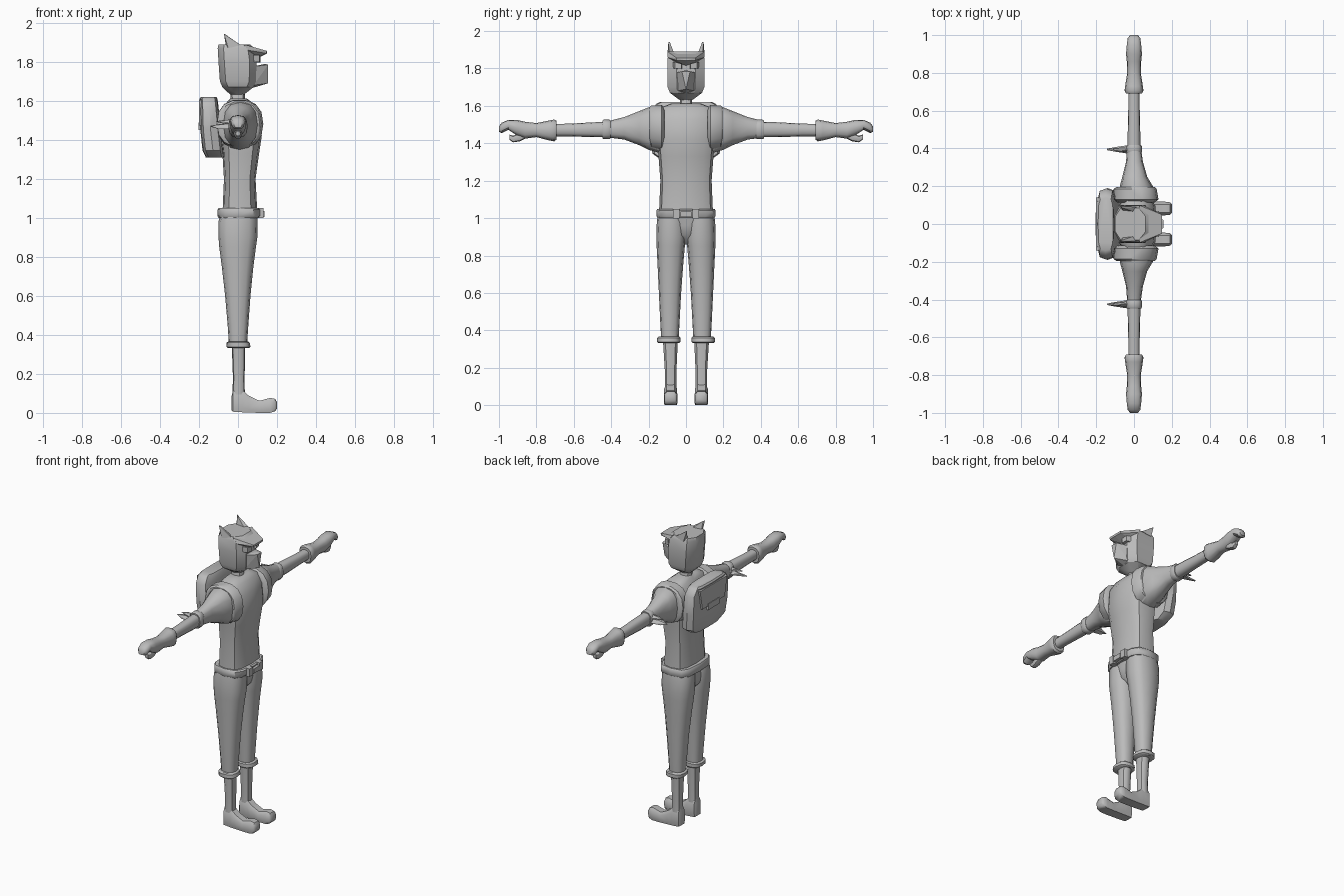
import bpy, bmesh, math

grey = bpy.data.materials.new("plain grey")
grey.diffuse_color = (0.5, 0.5, 0.5, 1)


def finish(name, bm, angle):
    bmesh.ops.recalc_face_normals(bm, faces=bm.faces[:])
    me = bpy.data.meshes.new(name)
    bm.to_mesh(me)
    bm.free()
    ob = bpy.data.objects.new(name, me)
    bpy.context.collection.objects.link(ob)
    me.materials.append(grey)
    bpy.ops.object.select_all(action='DESELECT')
    ob.select_set(True)
    bpy.context.view_layer.objects.active = ob
    if angle:
        bpy.ops.object.shade_smooth_by_angle(angle=math.radians(angle))
    return ob


def skin(name, rings, angle=40):
    """Join equal-length rings of points and cap both ends."""
    bm = bmesh.new()
    vs = [[bm.verts.new(p) for p in r] for r in rings]
    n = len(vs[0])
    for a, b in zip(vs, vs[1:]):
        for i in range(n):
            bm.faces.new((a[i], a[(i + 1) % n], b[(i + 1) % n], b[i]))
    bm.faces.new(vs[0])
    bm.faces.new(vs[-1])
    return finish(name, bm, angle)


def loft(name, secs, axis='z', s=1, n=12, e=0.8, angle=40):
    """Sections are (position, u0, u1, v0, v1); axis z uses x,y and axis y uses x,z."""
    rings = []
    for t, u0, u1, v0, v1 in secs:
        ring = []
        for i in range(n):
            a = 2 * math.pi * i / n
            c, d = math.cos(a), math.sin(a)
            u = (u0 + u1) / 2 + (u1 - u0) / 2 * math.copysign(abs(c) ** e, c)
            v = (v0 + v1) / 2 + (v1 - v0) / 2 * math.copysign(abs(d) ** e, d)
            ring.append((u, s * v, t) if axis == 'z' else (u, s * t, v))
        rings.append(ring)
    return skin(name, rings, angle)


def hull(name, pts, s=1, angle=0):
    bm = bmesh.new()
    for x, y, z in pts:
        bm.verts.new((x, s * y, z))
    r = bmesh.ops.convex_hull(bm, input=bm.verts[:])
    bmesh.ops.delete(bm, geom=list({v for v in r["geom_interior"] + r["geom_unused"]
                                    if isinstance(v, bmesh.types.BMVert)}), context='VERTS')
    return finish(name, bm, angle)


def both(pts):
    """Points plus their mirror across y."""
    return pts + [(x, -y, z) for x, y, z in pts if y]


def box(name, x0, x1, y0, y1, z0, z1, s=1):
    return hull(name, [(x, y, z) for x in (x0, x1) for y in (y0, y1) for z in (z0, z1)], s)


def sym(secs):
    return [(z, a, b, -w, w) for z, a, b, w in secs]


# torso and neck
loft("torso", sym([(1.01, -.08, .10, .145), (1.2, -.072, .09, .137), (1.33, -.08, .108, .147),
                   (1.42, -.09, .122, .155), (1.53, -.085, .112, .155), (1.59, -.06, .075, .14),
                   (1.612, -.04, .045, .08)]), e=0.65)
loft("neck", sym([(1.58, -.05, .045, .045), (1.61, -.038, .035, .032), (1.66, -.04, .035, .032)]), n=8)

# belt with buckle and pouches
loft("belt", sym([(1.0, -.1, .11, .152), (1.01, -.105, .118, .158), (1.042, -.105, .118, .158),
                  (1.05, -.1, .11, .152)]), e=0.6)
box("belt_buckle", .10, .135, -.03, .03, 1.005, 1.035)
for s in (1, -1):
    box("belt_loop", .09, .132, .035, .07, .998, 1.05, s)

# pelvis
loft("pelvis", sym([(.86, -.035, .03, .02), (.91, -.085, .08, .085), (.96, -.09, .09, .14),
                    (1.02, -.085, .1, .145)]), e=0.7)

# head: one outline, scaled by height
head = []
for z, xb, xf, w in [(1.632, -.04, .03, .035), (1.67, -.08, .08, .086), (1.70, -.093, .092, .098),
                     (1.80, -.1, .095, .1), (1.87, -.104, .085, .097), (1.89, -.1, .06, .085)]:
    half = [(xb, .45 * w), (xb + .03, w), (xf - .035, w), (xf, .5 * w)]
    head.append([(x, y, z) for x, y in half] + [(x, -y, z) for x, y in reversed(half)])
skin("head", head, 30)

# brow visor and beak
hull("brow", both([(.03, .098, 1.89), (.05, .1, 1.86), (.148, .05, 1.856), (.145, .05, 1.843),
                   (.09, .055, 1.835), (.148, 0, 1.842), (.09, 0, 1.815)]))
hull("beak", both([(.07, .06, 1.775), (.155, .022, 1.785), (.155, 0, 1.69),
                   (.08, .045, 1.68), (.08, 0, 1.668), (.14, 0, 1.79)]))

# backpack with flap and clasp
loft("backpack", sym([(1.31, -.165, -.07, .13), (1.345, -.182, -.075, .18), (1.45, -.193, -.088, .19),
                      (1.57, -.195, -.1, .188), (1.61, -.197, -.105, .16), (1.62, -.19, -.11, .14)]),
     e=0.5, angle=35)
hull("backpack_flap", both([(-.18, .12, 1.47), (-.2, .115, 1.475), (-.2, .14, 1.6), (-.18, .145, 1.61)]))
box("backpack_clasp", -.203, -.18, -.06, .06, 1.45, 1.49)

for s in (1, -1):
    # eye and ear
    hull("eye", [(.08, .02, 1.795), (.08, .068, 1.80), (.115, .025, 1.797), (.11, .06, 1.80),
                 (.08, .07, 1.835), (.08, .02, 1.825), (.115, .025, 1.825), (.11, .06, 1.835)], s)
    hull("ear", [(-.06, .068, 1.87), (-.05, .1, 1.87), (.015, .09, 1.885), (.0, .065, 1.885),
                 (-.072, .094, 1.943), (-.064, .086, 1.94)], s)

    # pack strap round the shoulder
    loft("shoulder_strap", [(.115, -.09, .11, 1.38, 1.59), (.13, -.11, .13, 1.355, 1.608),
                            (.185, -.108, .12, 1.365, 1.605), (.195, -.095, .11, 1.385, 1.595)],
         'y', s, n=14, e=0.85)

    # sleeve, forearm, elbow band
    loft("upper_arm", [(.13, -.075, .09, 1.345, 1.595), (.2, -.075, .1, 1.365, 1.592),
                       (.25, -.062, .07, 1.39, 1.572), (.33, -.042, .047, 1.42, 1.54),
                       (.41, -.036, .036, 1.43, 1.52)], 'y', s)
    loft("forearm", [(.38, -.034, .034, 1.432, 1.516), (.5, -.033, .033, 1.433, 1.512),
                     (.62, -.03, .03, 1.437, 1.505), (.74, -.03, .03, 1.438, 1.503)], 'y', s)
    e = .395 if s > 0 else .425
    loft("elbow_band", [(e - .022, -.038, .038, 1.426, 1.522), (e - .015, -.042, .042, 1.422, 1.526),
                        (e + .015, -.042, .042, 1.422, 1.526), (e + .022, -.038, .038, 1.426, 1.522)],
         'y', s)

    # elbow feathers
    for x, z, w in [(-.142, 1.468, .012), (-.11, 1.492, .009)]:
        hull("elbow_feather", [(-.02, e - 2 * w, z - w), (-.02, e + 2 * w, z - w), (-.02, e, z + 1.5 * w),
                               (-.1 * w / .012, e - w, z + w), (-.1 * w / .012, e + w, z - w),
                               (x, e - .004, z), (x, e + .004, z + .004)], s)

    # glove, fingers and thumb
    loft("glove", [(.692, -.043, .043, 1.42, 1.52), (.705, -.05, .05, 1.41, 1.527),
                   (.73, -.047, .047, 1.415, 1.522), (.80, -.036, .036, 1.433, 1.508),
                   (.86, -.038, .038, 1.425, 1.515), (.90, -.042, .042, 1.44, 1.524),
                   (.95, -.038, .038, 1.472, 1.525), (.985, -.033, .033, 1.455, 1.51),
                   (1.0, -.02, .02, 1.462, 1.49)], 'y', s)
    loft("thumb", [(.85, -.02, .02, 1.43, 1.47), (.89, -.022, .022, 1.41, 1.455),
                   (.925, -.018, .018, 1.405, 1.44), (.945, -.012, .012, 1.42, 1.447)], 'y', s, n=8)

    # trouser leg and rolled cuff
    loft("trouser_leg", [(.345, -.046, .046, .04, .132), (.45, -.053, .053, .034, .138),
                         (.6, -.066, .064, .026, .145), (.75, -.083, .079, .015, .152),
                         (.85, -.096, .092, .006, .157), (.9, -.1, .099, 0, .159),
                         (.98, -.1, .1, 0, .156), (1.02, -.09, .1, 0, .15)], 'z', s)
    loft("trouser_cuff", [(.332, -.05, .056, .036, .148), (.338, -.058, .064, .03, .154),
                          (.36, -.06, .06, .03, .154), (.366, -.05, .052, .036, .148)], 'z', s)

    # shin and boot
    loft("shin", [(.08, -.029, .035, .05, .115), (.18, -.026, .034, .05, .114),
                  (.35, -.032, .037, .042, .125)], 'z', s, n=10)
    boot = []
    for x, z0, z1, w in [(-.033, .012, .085, .022), (-.025, .006, .12, .033), (.025, .003, .115, .035),
                         (.055, .002, .088, .035), (.11, .0, .062, .036), (.165, 0, .077, .036),
                         (.19, .008, .072, .033), (.2, .022, .055, .024)]:
        boot.append([(x, s * (.082 + w * v), z0 + (z1 - z0) * u) for v, u in
                     [(-.9, 0), (.9, 0), (1, .2), (1, .75), (.6, 1), (-.6, 1), (-1, .75), (-1, .2)]])
    skin("boot", boot, 45)
